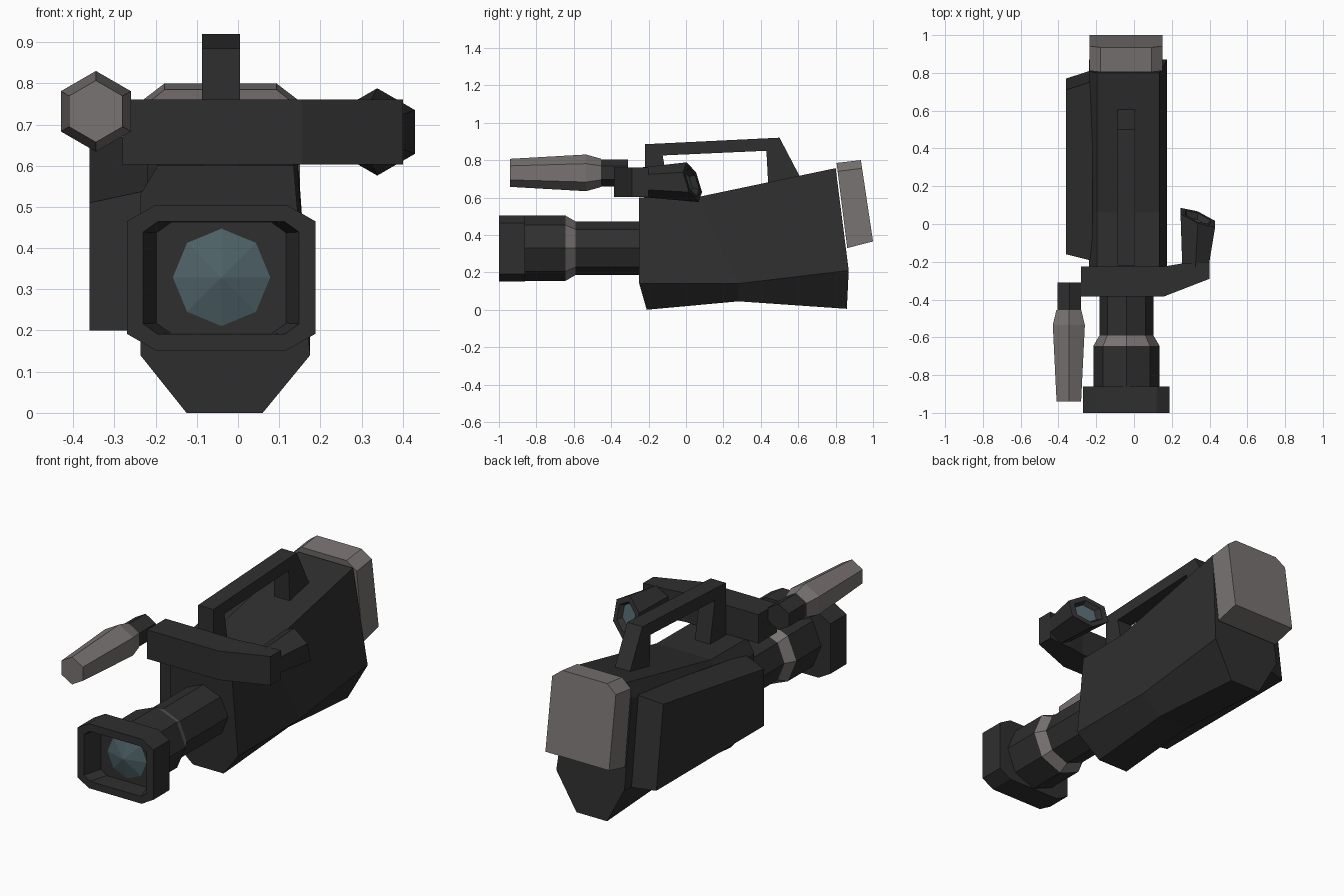
import bpy, bmesh
from math import sin, cos, pi

old = bpy.data.objects.get("Cube")
if old:
    bpy.data.objects.remove(old)


def material(name, rgb):
    m = bpy.data.materials.new(name)
    m.use_nodes = True
    m.diffuse_color = (*rgb, 1)
    m.node_tree.nodes["Principled BSDF"].inputs["Base Color"].default_value = (*rgb, 1)
    return m


BLACK = material("black plastic", (0.028, 0.028, 0.028))
GREY = material("warm grey", (0.19, 0.172, 0.168))
GLASS = material("blue glass", (0.075, 0.12, 0.135))


def loft(name, rings, mats=(BLACK,), bands=None):
    """Skin a row of equal rings; bands gives the material of each segment, then the end cap."""
    bm = bmesh.new()
    loops = [[bm.verts.new(p) for p in ring] for ring in rings]
    n = len(loops[0])
    bands = bands or [0] * len(loops)
    for a, b, mat in zip(loops, loops[1:], bands):
        for i in range(n):
            j = (i + 1) % n
            bm.faces.new((a[i], a[j], b[j], b[i])).material_index = mat
    bm.faces.new(loops[0]).material_index = bands[0]
    bm.faces.new(loops[-1]).material_index = bands[-1]
    bmesh.ops.recalc_face_normals(bm, faces=bm.faces[:])
    me = bpy.data.meshes.new(name)
    bm.to_mesh(me)
    bm.free()
    for m in mats:
        me.materials.append(m)
    ob = bpy.data.objects.new(name, me)
    bpy.context.collection.objects.link(ob)
    return ob


def polygon(sides, x, y, z, r, tilt_x=0, tilt_z=0):
    """Regular ring around the y axis with a corner on top, optionally tilted."""
    ring = []
    for i in range(sides):
        dx, dz = r * sin(2 * pi * i / sides), r * cos(2 * pi * i / sides)
        ring.append((x + dx, y + tilt_x * dx + tilt_z * dz, z + dz))
    return ring


def chamfered(y, x0, x1, z0, z1, cx, cz):
    """Rectangle across the y axis with cut corners."""
    return [(x, y, z) for x, z in (
        (x0 + cx, z0), (x1 - cx, z0), (x1, z0 + cz), (x1, z1 - cz),
        (x1 - cx, z1), (x0 + cx, z1), (x0, z1 - cz), (x0, z0 + cz))]


# Main body: stations given as (y, z) of the keel, the fold and the roof
def body_section(keel, fold, roof):
    (ky, kz), (fy, fz), (ry, rz) = keel, fold, roof
    t = 0.07 / (rz - fz)
    return [(-0.125, ky, kz), (0.06, ky, kz), (0.175, fy, fz), (0.135, ry, rz),
            (-0.195, ry, rz), (-0.237, ry + t * (fy - ry), rz - 0.07), (-0.237, fy, fz)]


loft("body", [
    body_section((-0.21, 0.0), (-0.25, 0.14), (-0.25, 0.6)),
    body_section((0.28, 0.045), (0.28, 0.14), (0.06, 0.602)),
    body_section((0.86, 0.005), (0.87, 0.21), (0.8, 0.757))])

# Side compartment on the right flank
loft("side_compartment", [
    [(-0.36, -0.16, 0.2), (-0.36, -0.16, 0.51), (-0.36, 0.71, 0.65), (-0.36, 0.77, 0.2)],
    [(-0.22, -0.195, 0.2), (-0.22, -0.195, 0.54), (-0.22, 0.755, 0.685), (-0.22, 0.815, 0.2)]])

# Carrying handle
handle = [(-0.22, 0.58), (-0.22, 0.885), (0.5, 0.92), (0.615, 0.7),
          (0.44, 0.66), (0.43, 0.85), (-0.125, 0.825), (-0.08, 0.58)]
loft("handle", [[(x, y, z) for y, z in handle] for x in (-0.087, 0.005)])

# Battery pack: thin slab leaning with the back of the body
battery = []
for ytop, ztop, ybot, zbot in ((0.805, 0.785, 0.862, 0.33), (0.935, 0.8, 1.0, 0.365)):
    ymid, zmid = ytop + 0.1 * (ybot - ytop), ztop + 0.1 * (zbot - ztop)
    battery.append([(-0.235, ybot, zbot), (0.15, ybot, zbot), (0.15, ymid, zmid),
                    (0.093, ytop, ztop), (-0.178, ytop, ztop), (-0.235, ymid, zmid)])
loft("battery_pack", battery, (GREY,))

# Lens barrel with a grey zoom ring
LX, LZ = -0.04, 0.329
loft("lens_barrel", [polygon(8, LX, y, LZ, r) for y, r in (
    (-0.2, 0.143), (-0.59, 0.143), (-0.645, 0.175), (-0.9, 0.175))],
    (BLACK, GREY), [0, 1, 0, 0])

# Lens hood with a recessed opening
loft("lens_hood", [
    chamfered(-0.86, -0.27, 0.188, 0.152, 0.505, 0.07, 0.04),
    chamfered(-1.0, -0.27, 0.188, 0.152, 0.505, 0.07, 0.04),
    chamfered(-1.0, -0.23, 0.148, 0.191, 0.464, 0.035, 0.025),
    chamfered(-0.9, -0.198, 0.117, 0.193, 0.462, 0.035, 0.025)])

# Faceted front glass
loft("front_glass", [polygon(8, LX, -0.895, LZ, 0.135),
                     polygon(8, LX, -0.935, LZ, 0.001)], (GLASS,))

# Viewfinder arm
arm = [(-0.28, -0.385), (0.155, -0.385), (0.4, -0.29), (0.4, -0.2),
       (0.25, -0.21), (0.16, -0.225), (-0.28, -0.225)]
loft("viewfinder_arm", [[(x, y, z) for x, y in arm] for z in (0.603, 0.761)])

# Eyepiece: flared hexagonal tube with a recessed glass
TILT = dict(tilt_x=-0.38, tilt_z=-0.3)
loft("eyepiece", [
    polygon(6, 0.325, -0.23, 0.682, 0.08),
    polygon(6, 0.338, 0.035, 0.682, 0.106, **TILT),
    polygon(6, 0.338, 0.035, 0.682, 0.075, **TILT),
    polygon(6, 0.336, 0.005, 0.682, 0.06, **TILT)],
    (BLACK, GLASS), [0, 0, 0, 1])

# Microphone and its holder
MX, MZ = -0.345, 0.732
loft("microphone", [polygon(6, MX, y, MZ, r) for y, r in (
    (-0.455, 0.076), (-0.535, 0.098), (-0.94, 0.075))], (GREY,))
loft("microphone_holder", [polygon(6, MX + 0.003, y, MZ, 0.072) for y in (-0.31, -0.456)])
